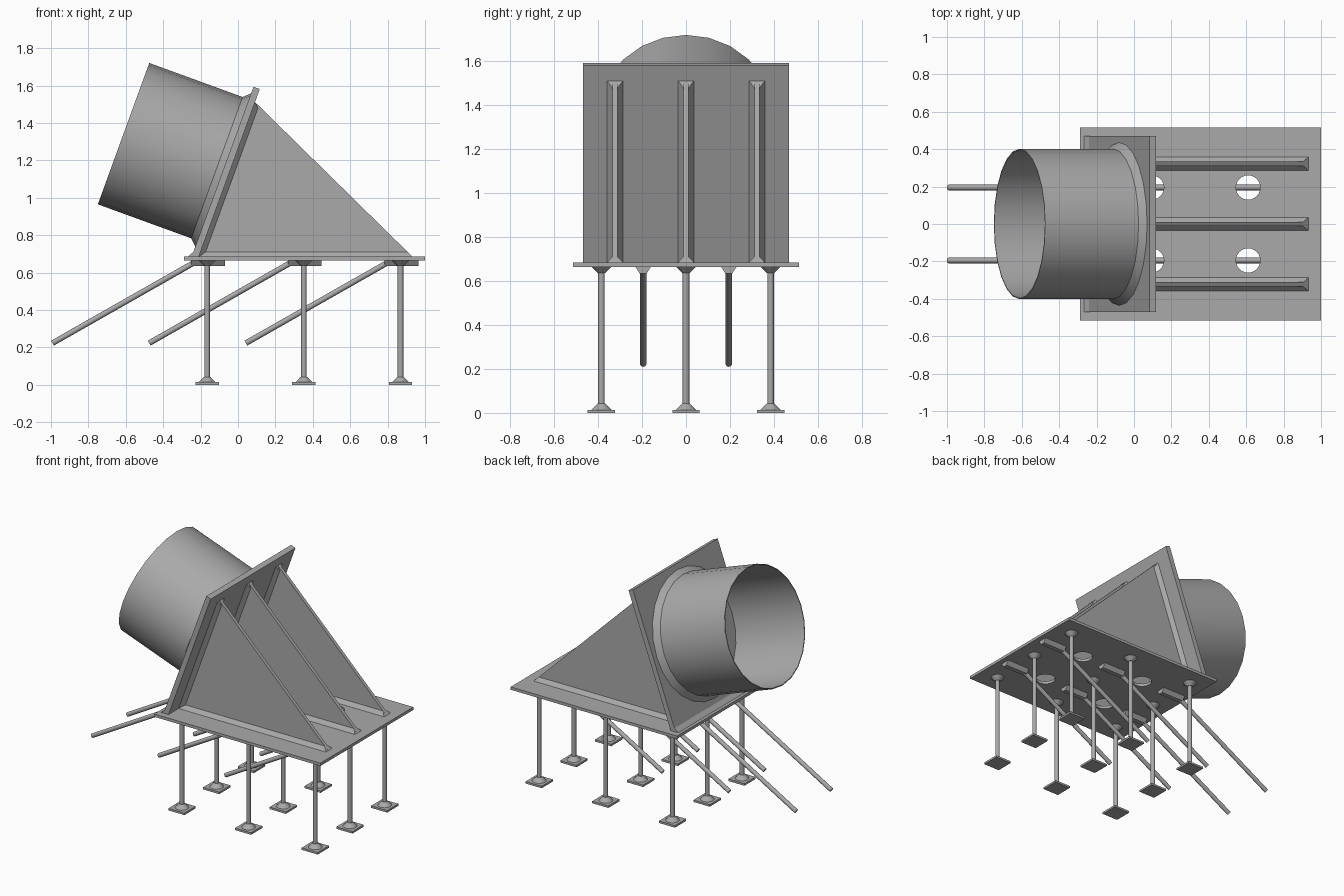
import bpy, bmesh
from math import radians, sin, cos, pi
from mathutils import Matrix, Vector

cube = bpy.data.objects.get("Cube")
if cube:
    bpy.data.objects.remove(cube, do_unlink=True)

steel = bpy.data.materials.new("plain_steel_grey")
steel.use_nodes = True
GREY = (0.4, 0.4, 0.4, 1)
steel.diffuse_color = GREY
steel.node_tree.nodes["Principled BSDF"].inputs["Base Color"].default_value = GREY


def finish(name, bm, matrix=Matrix(), smooth=False):
    bmesh.ops.recalc_face_normals(bm, faces=bm.faces[:])
    mesh = bpy.data.meshes.new(name)
    bm.to_mesh(mesh)
    bm.free()
    mesh.materials.append(steel)
    obj = bpy.data.objects.new(name, mesh)
    bpy.context.collection.objects.link(obj)
    obj.matrix_world = matrix
    if smooth:
        bpy.ops.object.select_all(action='DESELECT')
        obj.select_set(True)
        bpy.context.view_layer.objects.active = obj
        bpy.ops.object.shade_smooth_by_angle(angle=radians(35))
    return obj


def block(name, size, matrix, top=(1, 1)):
    """Box rising from its local origin, with its upper face scaled by top."""
    bm = bmesh.new()
    bmesh.ops.create_cube(bm, size=1)
    for v in bm.verts:
        up = v.co.z > 0
        sx, sy = top if up else (1, 1)
        v.co = (v.co.x * size[0] * sx, v.co.y * size[1] * sy, size[2] if up else 0)
    return finish(name, bm, matrix)


def tube(name, start, end, r1, r2, sides=12):
    """Solid round bar or cone between two points."""
    a, b = Vector(start), Vector(end)
    bm = bmesh.new()
    bmesh.ops.create_cone(bm, cap_ends=True, segments=sides, radius1=r1, radius2=r2,
                          depth=(b - a).length)
    turn = (b - a).to_track_quat('Z', 'Y').to_matrix().to_4x4()
    return finish(name, bm, Matrix.Translation((a + b) / 2) @ turn, True)


def side_profile(name, points, y, thickness):
    """Outline in x and z, thickened along y."""
    bm = bmesh.new()
    face = bm.faces.new([bm.verts.new((x, y - thickness / 2, z)) for x, z in points])
    moved = bmesh.ops.extrude_face_region(bm, geom=[face])["geom"]
    bmesh.ops.translate(bm, vec=(0, thickness, 0),
                        verts=[v for v in moved if isinstance(v, bmesh.types.BMVert)])
    return finish(name, bm)


def lathe(name, profile, matrix, sides=24):
    """Closed radius/height profile spun about local z."""
    bm = bmesh.new()
    rings = [[bm.verts.new((r * cos(2 * pi * i / sides), r * sin(2 * pi * i / sides), h))
              for i in range(sides)] for r, h in profile]
    for a, b in zip(rings, rings[1:] + rings[:1]):
        for i in range(sides):
            j = (i + 1) % sides
            bm.faces.new((a[i], a[j], b[j], b[i]))
    return finish(name, bm, matrix, True)


TOP, UNDER = 0.685, 0.665
TILT = radians(20)
along = Vector((sin(TILT), 0, cos(TILT)))      # up the leaning plate
outward = Vector((-cos(TILT), 0, sin(TILT)))   # down the pipe axis
foot_of_plate = Vector((-0.248, 0, TOP))       # lower edge of the pipe side

# Base plate with four round holes
base = block("base_plate", (1.29, 1.03, TOP - UNDER), Matrix.Translation((0.355, 0, UNDER)))
for x in (0.095, 0.61):
    for y in (-0.195, 0.195):
        cutter = tube("hole_cutter", (x, y, 0.6), (x, y, 0.75), 0.065, 0.065, 24)
        cutter.hide_render = True
        cut = base.modifiers.new("hole", 'BOOLEAN')
        cut.operation = 'DIFFERENCE'
        cut.object = cutter
        bpy.context.view_layer.objects.active = base
        bpy.ops.object.modifier_apply(modifier=cut.name)
        bpy.data.objects.remove(cutter, do_unlink=True)

# Leaning plate and the weld along its foot
p0 = foot_of_plate
p1 = p0 + along * 0.967
p2 = p1 - outward * 0.036
side_profile("leaning_plate", [(p0.x, p0.z), (p1.x, p1.z), (p2.x, p2.z), (-0.21, TOP)], 0, 0.94)
side_profile("plate_foot_weld", [(-0.268, TOP), (-0.24, TOP), (-0.24, 0.71)], 0, 0.94)

# Triangular gussets with welds on the base and on the leaning plate
lean_start = Vector((-0.21, 0, TOP))
lean_end = lean_start + along * 0.88
lean_mid = (lean_start + lean_end) / 2
for side, y in (("right", -0.323), ("middle", 0), ("left", 0.323)):
    side_profile(side + "_gusset", [(-0.21, TOP), (0.933, TOP), (lean_end.x, lean_end.z)], y, 0.024)
    block(side + "_base_weld", (1.14, 0.072, 0.026),
          Matrix.Translation((0.362, y, TOP)), (0.955, 0.33))
    turn = Matrix((along, Vector((0, -1, 0)), -outward)).transposed()
    if turn.determinant() < 0:
        turn = Matrix((along, Vector((0, 1, 0)), -outward)).transposed()
    block(side + "_upright_weld", (0.88, 0.072, 0.026),
          Matrix.Translation((lean_mid.x, y, lean_mid.z)) @ turn.to_4x4(), (0.945, 0.33))

# Open pipe and its weld collar; local x points up the plate
pipe_mouth = Vector((-0.612, 0, 1.343))
reach = (pipe_mouth - foot_of_plate).dot(outward)
frame = Matrix((along, outward.cross(along), outward)).transposed().to_4x4()
pipe_frame = Matrix.Translation(pipe_mouth - outward * reach) @ frame
lathe("pipe", [(0.402, 0), (0.402, reach), (0.396, reach), (0.396, 0)], pipe_frame)
lathe("pipe_weld_collar", [(0.4, 0), (0.436, 0), (0.402, 0.036), (0.4, 0.036)], pipe_frame)

# Anchor legs with square feet, and sloping rods between them
for col in range(3):
    x = -0.165 + 0.517 * col
    for y in (-0.385, 0, 0.385):
        tube("anchor_leg", (x, y, 0.01), (x, y, UNDER), 0.015, 0.015)
        tube("leg_top_weld", (x, y, 0.637), (x, y, UNDER), 0.018, 0.046)
        tube("foot_weld", (x, y, 0.013), (x, y, 0.042), 0.046, 0.018)
        block("foot_plate", (0.125, 0.125, 0.014), Matrix.Translation((x, y, 0)))
    for y in (-0.195, 0.195):
        tube("sloping_rod", (x - 0.827, y, 0.223), (x - 0.065, y, 0.656), 0.015, 0.015)
        block("rod_weld", (0.18, 0.032, 0.03),
              Matrix.Translation((x + 0.005, y, UNDER - 0.03)), (1, 2.2))
